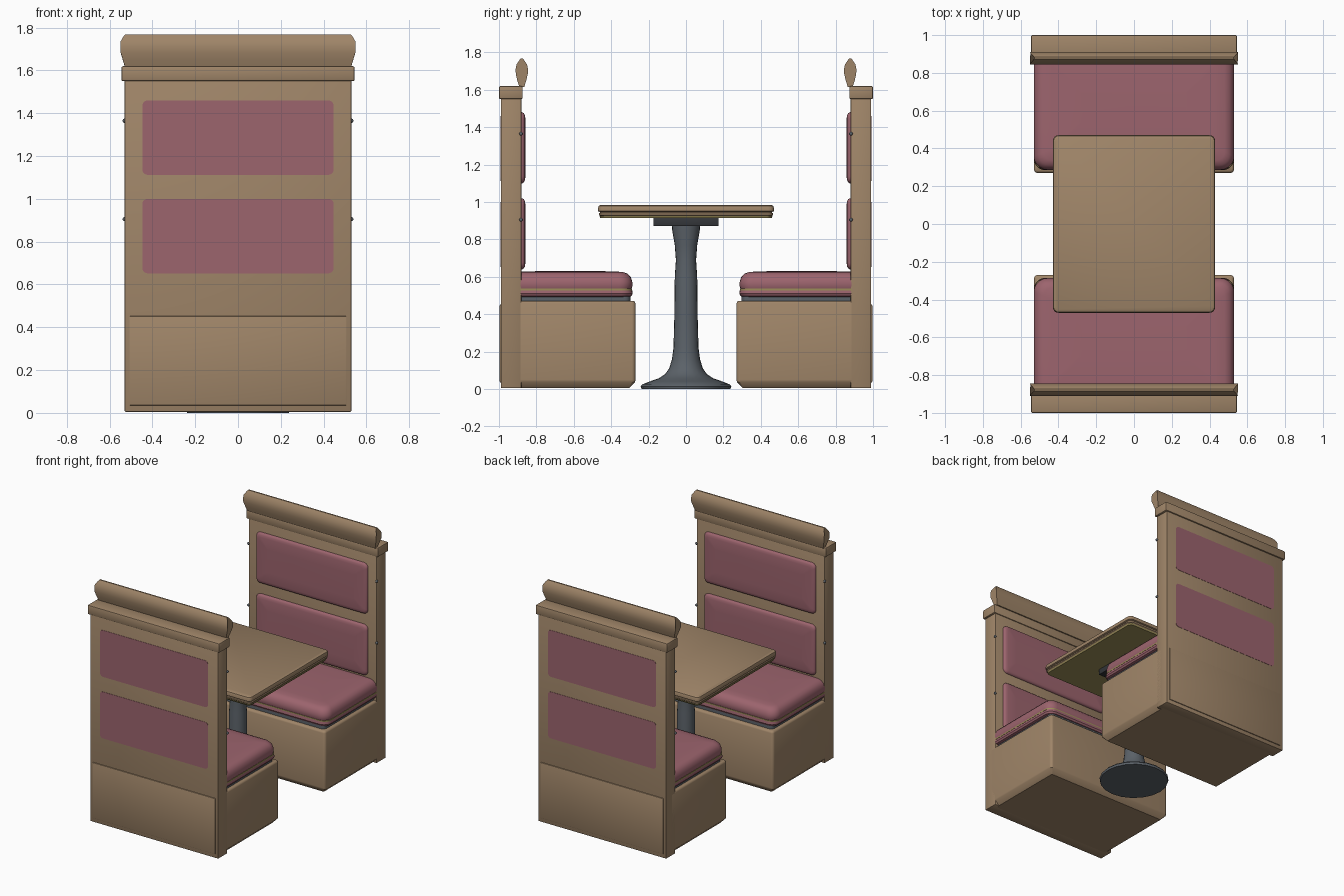
import bpy, bmesh, math
from mathutils import Matrix

cube = bpy.data.objects.get("Cube")
if cube:
    bpy.data.objects.remove(cube)


def material(name, rgb):
    m = bpy.data.materials.new(name)
    m.use_nodes = True
    m.diffuse_color = (*rgb, 1)
    m.node_tree.nodes["Principled BSDF"].inputs["Base Color"].default_value = (*rgb, 1)
    return m


WOOD = material("tan wood", (0.35, 0.236, 0.14))
PINK = material("rose upholstery", (0.335, 0.128, 0.155))
GREY = material("grey metal", (0.105, 0.122, 0.14))
DARK = material("dark metal", (0.035, 0.038, 0.043))
OLIVE = material("olive trim", (0.33, 0.27, 0.1))


def finish(name, bm, mat, smooth=35):
    bmesh.ops.recalc_face_normals(bm, faces=bm.faces)
    me = bpy.data.meshes.new(name)
    bm.to_mesh(me)
    bm.free()
    me.materials.append(mat)
    ob = bpy.data.objects.new(name, me)
    bpy.context.collection.objects.link(ob)
    bpy.ops.object.select_all(action="DESELECT")
    ob.select_set(True)
    bpy.context.view_layer.objects.active = ob
    bpy.ops.object.shade_smooth_by_angle(angle=math.radians(smooth))
    return ob


def loft(bm, loops):
    """Bridge closed loops of points and cap both ends."""
    rings = [[bm.verts.new(p) for p in loop] for loop in loops]
    for a, b in zip(rings, rings[1:]):
        for i in range(len(a)):
            j = (i + 1) % len(a)
            bm.faces.new((a[i], a[j], b[j], b[i]))
    bm.faces.new(rings[0][::-1])
    bm.faces.new(rings[-1])


def rounded(name, hx, y0, y1, r, levels, mat, matrix=None, seg=5):
    """Stack of rounded rectangles; levels are (inset, height) pairs."""
    loops = []
    for inset, z in levels:
        w, h, c = hx - inset, (y1 - y0) / 2 - inset, max(r - inset * 0.5, 0.004)
        loop = []
        for k, (sx, sy) in enumerate(((1, 1), (-1, 1), (-1, -1), (1, -1))):
            for s in range(seg + 1):
                t = (k + s / seg) * math.pi / 2
                loop.append((sx * (w - c) + c * math.cos(t),
                             (y0 + y1) / 2 + sy * (h - c) + c * math.sin(t), z))
        loops.append(loop)
    bm = bmesh.new()
    loft(bm, loops)
    if matrix:
        bm.transform(matrix)
    return finish(name, bm, mat)


def box(name, hx, y0, y1, z0, z1, mat, bevel=0.006):
    bm = bmesh.new()
    bmesh.ops.create_cube(bm, size=1)
    bm.transform(Matrix.Translation((0, (y0 + y1) / 2, (z0 + z1) / 2))
                 @ Matrix.Diagonal((2 * hx, y1 - y0, z1 - z0, 1)))
    bmesh.ops.bevel(bm, geom=bm.edges[:], offset=bevel, segments=2, affect="EDGES", profile=0.5)
    return finish(name, bm, mat)


# Bench, built once at the front and then turned round for the back
bench = [
    box("backrest_panel", 0.53, -0.99, -0.88, 0.005, 1.56, WOOD),
    box("backrest_cap", 0.545, -1.0, -0.873, 1.55, 1.62, WOOD, 0.008),
    box("rear_kick_plate", 0.508, -0.996, -0.98, 0.035, 0.452, WOOD, 0.005),
    rounded("seat_base", 0.53, -0.94, -0.27, 0.02,
            [(0.033, 0.005), (0.002, 0.038), (0, 0.05), (0, 0.458), (0.004, 0.467), (0.012, 0.472)], WOOD),
    rounded("seat_plinth", 0.505, -0.93, -0.298, 0.03, [(0, 0.465), (0, 0.51)], GREY),
    rounded("seat_cushion_lower", 0.53, -0.95, -0.285, 0.06,
            [(0.025, 0.492), (0.007, 0.497), (0, 0.51), (0.003, 0.53)], PINK),
    rounded("seat_piping", 0.529, -0.95, -0.288, 0.06, [(0, 0.528), (0, 0.538)], OLIVE),
    rounded("seat_cushion", 0.53, -0.95, -0.287, 0.07,
            [(0.004, 0.537), (0, 0.55), (0, 0.572), (0.008, 0.598), (0.025, 0.617),
             (0.05, 0.626), (0.1, 0.629), (0.25, 0.632)], PINK),
]

# Upholstered pads, raised inside and flush behind
upright = Matrix.Rotation(math.pi / 2, 4, "X")
for label, low, high in (("lower", 0.64, 1.02), ("upper", 1.1, 1.48)):
    bench.append(rounded(label + "_back_pad", 0.46, low, high, 0.035,
                         [(0, 0.9), (0, 0.876), (0.005, 0.867), (0.014, 0.862), (0.03, 0.859), (0.1, 0.857)],
                         PINK, upright))
    bench.append(rounded(label + "_rear_panel", 0.447, low + 0.012, high - 0.02, 0.025,
                         [(0, 0.98), (0, 0.992)], PINK, upright))

# Headrest roll with a lens-shaped section
section = [(1.615, 0.013, 0.528), (1.65, 0.024, 0.538), (1.685, 0.032, 0.549), (1.71, 0.033, 0.55),
           (1.735, 0.028, 0.549), (1.757, 0.014, 0.536), (1.768, 0.005, 0.528)]
bm = bmesh.new()
loft(bm, [[(s * x, -0.878 + w, z) for z, w, x in section]
          + [(s * x, -0.878 - w, z) for z, w, x in reversed(section)] for s in (-1, 1)])
bench.append(finish("headrest_roll", bm, WOOD, 40))

# Small bolts on the sides of the backrest
bm = bmesh.new()
for x in (-0.53, 0.53):
    for z in (0.905, 1.365):
        bmesh.ops.create_uvsphere(bm, u_segments=10, v_segments=6, radius=0.01,
                                  matrix=Matrix.Translation((x, -0.882, z)))
bench.append(finish("side_bolts", bm, GREY))

for ob in bench:
    twin = ob.copy()
    twin.name = "back_" + ob.name
    ob.name = "front_" + ob.name
    twin.rotation_euler.z = math.pi
    bpy.context.collection.objects.link(twin)

# Table top with a grooved edge and an olive underside
rounded("table_top", 0.43, -0.47, 0.47, 0.03,
        [(0.014, 0.923), (0.004, 0.931), (0.004, 0.94), (0.01, 0.943), (0.01, 0.947), (0, 0.951),
         (0, 0.968), (0.004, 0.979), (0.014, 0.985)], WOOD)
rounded("table_underside", 0.422, -0.462, 0.462, 0.03, [(0.004, 0.914), (0, 0.924)], OLIVE)
box("table_mount", 0.175, -0.175, 0.175, 0.872, 0.916, DARK, 0.003)

# Turned pedestal
bm = bmesh.new()
turning = [(0.238, 0), (0.242, 0.015), (0.232, 0.026), (0.19, 0.042), (0.145, 0.058), (0.112, 0.08),
           (0.09, 0.11), (0.075, 0.16), (0.067, 0.22), (0.062, 0.4), (0.06, 0.6), (0.054, 0.69),
           (0.06, 0.77), (0.074, 0.85), (0.076, 0.875)]
loft(bm, [[(r * math.cos(a), r * math.sin(a), z)
           for a in (i * math.tau / 20 for i in range(20))] for r, z in turning])
finish("table_pedestal", bm, GREY, 40)
